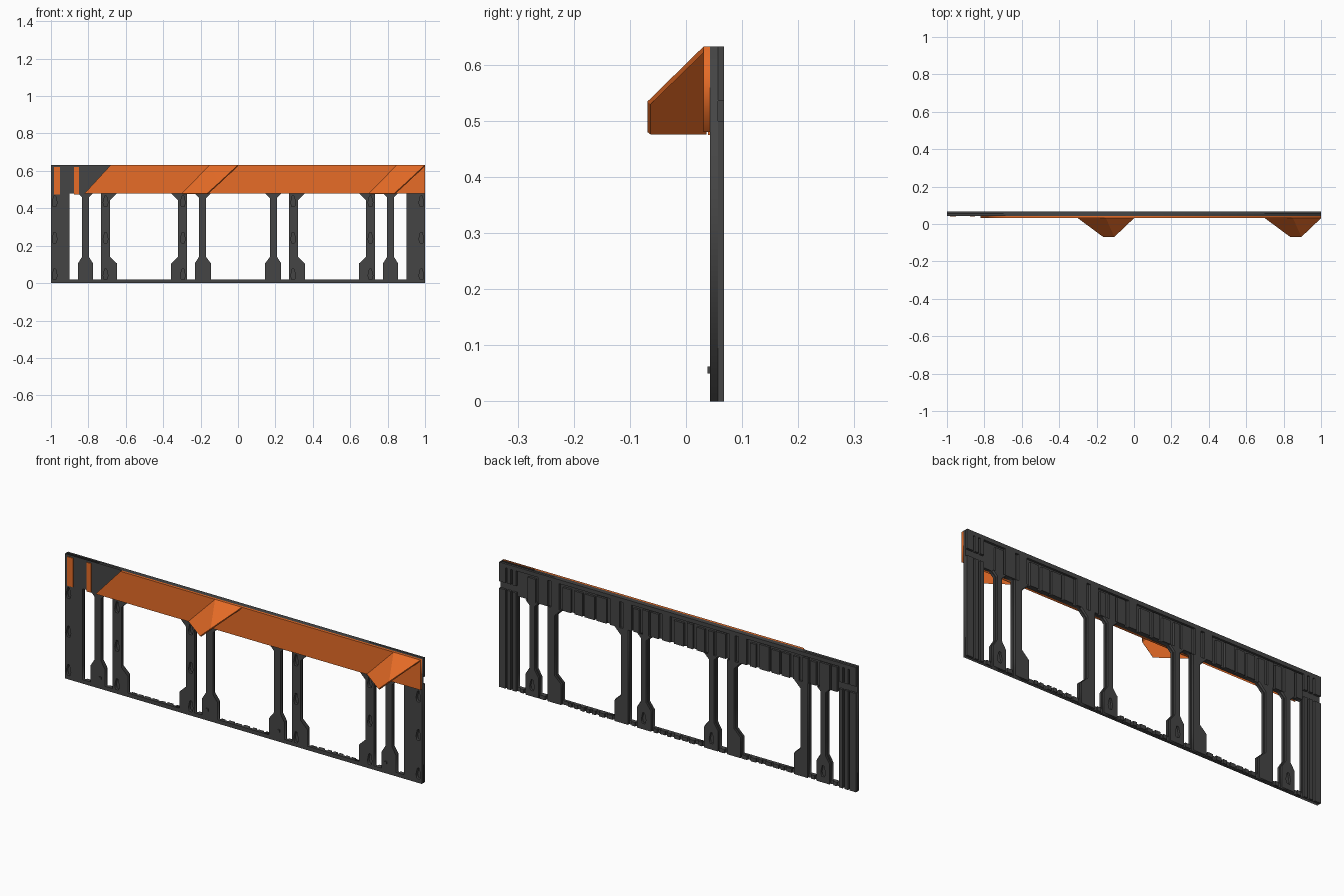
import bpy, bmesh, random
from math import pi
from mathutils import Vector

if "Cube" in bpy.data.objects:
    bpy.data.objects.remove(bpy.data.objects["Cube"])

random.seed(4)
TOP, SILL, RAIL = 0.632, 0.48, 0.02
FRONT, MID, BACK = 0.043, 0.057, 0.068


def material(name, rgb):
    m = bpy.data.materials.new(name)
    m.diffuse_color = (*rgb, 1)
    m.use_nodes = True
    m.node_tree.nodes["Principled BSDF"].inputs["Base Color"].default_value = m.diffuse_color
    return m


DARK = material("dark_plastic", (0.06, 0.06, 0.06))
ORANGE = material("orange_paint", (0.8, 0.15, 0.02))


def plate(name, loops, y0, y1, mat):
    """Extrude x-z outlines (inner loops become holes) from y0 to y1."""
    cu = bpy.data.curves.new(name, 'CURVE')
    cu.dimensions, cu.fill_mode, cu.extrude = '2D', 'BOTH', (y1 - y0) / 2
    for pts in loops:
        pts = list(dict.fromkeys(pts))
        sp = cu.splines.new('POLY')
        sp.points.add(len(pts) - 1)
        for p, (x, z) in zip(sp.points, pts):
            p.co = (x, z, 0, 1)
        sp.use_cyclic_u = True
    ob = bpy.data.objects.new(name, cu)
    bpy.context.collection.objects.link(ob)
    ob.rotation_euler = (pi / 2, 0, 0)
    ob.location.y = (y0 + y1) / 2
    bpy.ops.object.select_all(action='DESELECT')
    ob.select_set(True)
    bpy.context.view_layer.objects.active = ob
    bpy.ops.object.convert(target='MESH')
    ob = bpy.context.object
    ob.data.materials.clear()
    ob.data.materials.append(mat)
    return ob


def boxes(name, spans, mat):
    """One object from many (x0, x1, y0, y1, z0, z1) boxes."""
    bm = bmesh.new()
    for x0, x1, y0, y1, z0, z1 in spans:
        vs = bmesh.ops.create_cube(bm, size=1)['verts']
        for v in vs:
            v.co = Vector(((x0 + x1) / 2 + v.co.x * (x1 - x0),
                           (y0 + y1) / 2 + v.co.y * (y1 - y0),
                           (z0 + z1) / 2 + v.co.z * (z1 - z0)))
    me = bpy.data.meshes.new(name)
    bm.to_mesh(me)
    bm.free()
    ob = bpy.data.objects.new(name, me)
    bpy.context.collection.objects.link(ob)
    me.materials.append(mat)
    return ob


def flared(xl, fl, xr, fr, z0):
    """Outline whose sides step inward (or outward if negative) at the ends."""
    return [(xl + fl, z0), (xr - fr, z0), (xr - fr, 0.105), (xr, 0.14),
            (xr, SILL - abs(fr)), (xr - fr, SILL), (xl + fl, SILL),
            (xl, SILL - abs(fl)), (xl, 0.14), (xl + fl, 0.105)]


def teardrop(x, z):
    return [(x - .008, z), (x + .008, z), (x + .013, z + .02),
            (x + .005, z + .055), (x - .005, z + .055), (x - .013, z + .02)]


def mirrored(items):
    return items + [(-xr, fr, -xl, fl) for xl, fl, xr, fr in items]


# Front skin: openings between the posts and teardrop recesses
bays = mirrored([(-.90, 0, -.834, .022), (-.797, .022, -.733, 0),
                 (-.684, .037, -.321, .037), (-.273, 0, -.209, .022)])
bays.append((-.171, .027, .171, .027))
drops = [teardrop(s * x, z) for s in (-1, 1) for x in (.98, .708, .295)
         for z in (.02, .215, .41)]
plate("frame_front", [[(-1, 0), (1, 0), (1, TOP), (-1, TOP)]]
      + [flared(*b, RAIL) for b in bays] + drops, FRONT, MID, DARK)

# Back half of the posts, slightly narrower than the front skin
posts = mirrored([(-.834, -.022, -.797, -.022), (-.733, 0, -.684, -.037),
                  (-.321, -.037, -.273, 0), (-.209, -.022, -.171, -.027)])
for xl, fl, xr, fr in posts:
    loops = [flared(xl + .005, fl, xr - .005, fr, 0)]
    if fl and fr:
        loops.append(teardrop((xl + xr) / 2, .03))
    plate("post_back", loops, MID, BACK, DARK)

# End post ribs, split by a side slot
ends = []
for s in (-1, 1):
    for a, b in ((.905, .925), (.935, .955), (.965, 1)):
        for z0, z1 in ((0, .5), (.535, .612)):
            ends.append((*sorted((s * a, s * b)), MID, BACK, z0, z1))
boxes("end_post_ribs", ends, DARK)

# Back lip and irregular slabs along the top beam
slabs = [(-1, 1, MID, BACK, .612, TOP)]
x = -.895
while x < .84:
    w = random.choice((.032, .045, .055))
    slabs.append((x, x + w, MID, BACK, SILL, random.choice((.598, .605, .612))))
    x += w + random.choice((.012, .02))
boxes("beam_slabs", slabs, DARK)

# Blocks along the back of the bottom rail
blocks = []
for xl, fl, xr, fr in bays:
    x = xl + fl + .01
    while x < xr - fr - .03:
        w = random.choice((.02, .03))
        blocks.append((x, x + w, MID, BACK - random.choice((0, .004)), 0, RAIL))
        x += w + random.choice((.012, .02))
boxes("rail_blocks", blocks, DARK)

# Small pegs at the foot of the narrow posts
boxes("foot_pegs", [(x - .006, x + .006, .038, FRONT, .05, .062)
                    for x in (-.8, -.2, .2, .8)], DARK)

# Orange fascia board with a slanted left end, and two short strips
plate("fascia", [[(-.82, SILL), (1, SILL), (1, TOP), (-.68, TOP)]],
      .031, FRONT, ORANGE)
boxes("fascia_strips", [(-.985, -.952, .039, FRONT, .475, .622),
                        (-.877, -.85, .039, FRONT, .475, .622)], ORANGE)


# Folded awning shells: slanted left face and sloping top, open right and below
def awning(cx):
    y0, y1 = .031, -.069
    verts = [(cx - .15, y0, SILL), (cx - .015, y1, SILL),
             (cx + .045, y1, .534), (cx, y0, TOP), (cx + .15, y0, TOP)]
    me = bpy.data.meshes.new("awning_shell")
    me.from_pydata(verts, [], [(0, 1, 2, 3), (3, 2, 4)])
    me.materials.append(ORANGE)
    ob = bpy.data.objects.new("awning_shell", me)
    bpy.context.collection.objects.link(ob)
    sol = ob.modifiers.new("thickness", 'SOLIDIFY')
    sol.thickness, sol.offset = .008, -1


awning(-.15)
awning(.85)
